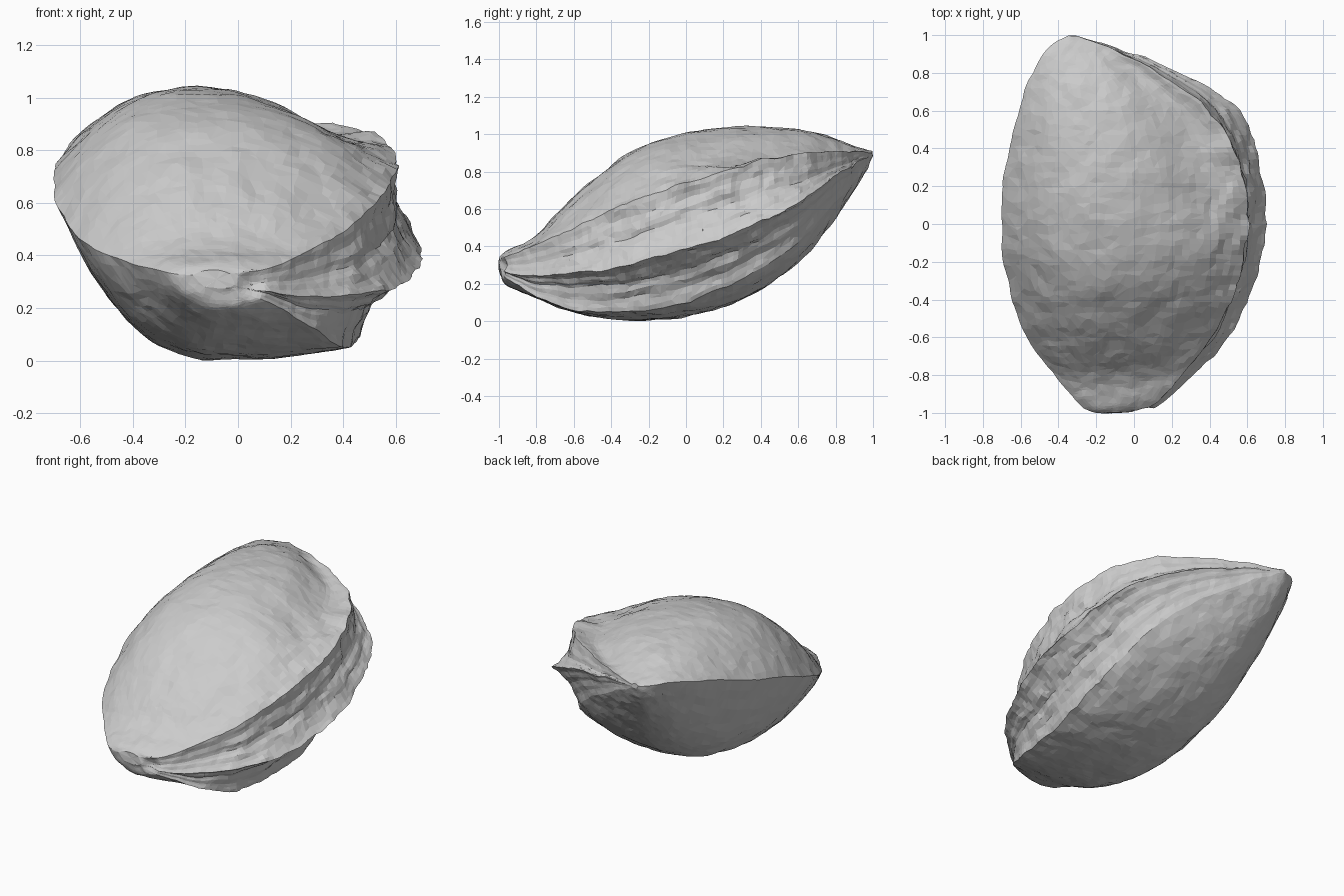
import bpy, bmesh, math
from mathutils import Vector, noise

if "Cube" in bpy.data.objects:
    bpy.data.objects.remove(bpy.data.objects["Cube"])

# Lengthwise rails of the fruit stone, sampled from the front tip to the back tip
RAILS = {
    "y":       [-1, -.96, -.8, -.6, -.3, 0, .3, .6, .8, .93, 1],
    "left_x":  [-.17, -.28, -.42, -.57, -.67, -.70, -.68, -.61, -.54, -.45, -.35],
    "left_z":  [.32, .33, .37, .43, .55, .67, .76, .85, .90, .91, .89],
    "crown_z": [.34, .37, .455, .66, .895, 1.0, 1.035, 1.02, .97, .92, .90],
    "upper_x": [-.03, .10, .25, .41, .56, .60, .57, .40, .13, -.12, -.3],
    "upper_z": [.32, .34, .40, .49, .63, .73, .83, .89, .90, .90, .89],
    "keel_x":  [-.02, .13, .31, .50, .64, .70, .67, .56, .25, -.09, -.3],
    "keel_z":  [.28, .25, .24, .25, .29, .38, .48, .63, .77, .85, .88],
    "lower_x": [-.04, .1, .27, .38, .43, .46, .45, .36, .12, -.13, -.31],
    "lower_z": [.27, .22, .13, .055, .045, .10, .22, .42, .63, .78, .87],
    "belly_z": [.27, .19, .12, .04, 0, .02, .11, .31, .55, .74, .87],
}
STEPS = 11


def rail(name, s):
    """Smooth value of a rail at position s (0..10)."""
    p = RAILS[name]
    i = min(int(s), len(p) - 2)
    t = s - i
    b, c = p[i], p[i + 1]
    m0 = (c - p[i - 1]) / 2 if i > 0 else c - b
    m1 = (p[i + 2] - b) / 2 if i + 2 < len(p) else c - b
    return (b + m0 * t + (3 * (c - b) - 2 * m0 - m1) * t * t
            + (m0 + m1 - 2 * (c - b)) * t ** 3)


def arch(peak, edge, n, power, hollow=0.0):
    """Curve from peak to edge; hollow turns the rim into a flared lip."""
    out = []
    for k in range(n):
        u = k / n
        lip = math.sin(u * math.pi / 2) ** 2 + .3 * math.sin(math.pi * u * u) ** 2
        f = (1 - hollow) * u ** power + hollow * lip
        out.append((peak[0] + (edge[0] - peak[0]) * u,
                    peak[1] + (edge[1] - peak[1]) * f))
    return out


def groove(a, b, n, depth):
    """Hollow with faint striations between two ridges."""
    dx, dz = b[0] - a[0], b[1] - a[1]
    length = math.hypot(dx, dz) or 1
    nx, nz = dz / length, -dx / length
    out = []
    for k in range(n):
        t = k / n
        d = depth * math.sin(math.pi * t) * (1 - .15 * math.cos(6 * math.pi * t))
        out.append((a[0] + dx * t + nx * d, a[1] + dz * t + nz * d))
    return out


def section(s):
    r = {k: rail(k, s) for k in RAILS}
    left = (r["left_x"], r["left_z"])
    upper = (r["upper_x"], r["upper_z"])
    keel = (r["keel_x"], r["keel_z"])
    lower = (r["lower_x"], r["lower_z"])
    crown = (left[0] + .42 * (upper[0] - left[0]), r["crown_z"])
    belly = (left[0] + .57 * (lower[0] - left[0]), r["belly_z"])
    width = math.sin(math.pi * s / 10)
    hollow = max(0, min(1, (s - 4.7) / 2.2, (9.8 - s) / 1.5))
    pts = arch(crown, upper, 20, 2.05, hollow)
    pts += groove(upper, keel, 14, .045 * width)
    pts += groove(keel, lower, 14, .05 * width)
    # belly to lower ridge, walked backwards
    pts += (arch(belly, lower, 14, 2.3) + [lower])[:0:-1]
    pts += arch(belly, left, 20, 2.6)
    pts += (arch(crown, left, 20, 2.3) + [left])[:0:-1]
    return [Vector((x, r["y"], z)) for x, z in pts]


def weather(p):
    """Fine surface roughness, rougher along the ridged right side."""
    rough = .009 + .010 * max(0, min(1, (p.x - .3) / .25))
    q = Vector((p.x * 8, p.y * 7, p.z * 8))
    v = p + noise.noise_vector(q) * rough + noise.noise_vector(q * 2.7) * rough * .5
    # stem scar at the front tip
    d = math.hypot(p.x - .05, p.z - .28)
    if p.y < -.85 and d < .06:
        v.y += .03 * (1 - d / .06)
    return v


# Stone shell: loft the sections and cap both tips
bm = bmesh.new()
rings = [[bm.verts.new(weather(p)) for p in section(k / STEPS)]
         for k in range(10 * STEPS + 1)]
for a, b in zip(rings, rings[1:]):
    n = len(a)
    for i in range(n):
        j = (i + 1) % n
        bm.faces.new((a[i], a[j], b[j], b[i]))
for ring in (rings[0], rings[-1]):
    mid = sum((v.co for v in ring), Vector()) / len(ring)
    hub = bm.verts.new(mid)
    for i in range(len(ring)):
        bm.faces.new((ring[i], ring[(i + 1) % len(ring)], hub))
bmesh.ops.remove_doubles(bm, verts=bm.verts, dist=.002)
bmesh.ops.recalc_face_normals(bm, faces=bm.faces)

# Rest the stone on the ground
low = min(v.co.z for v in bm.verts)
bmesh.ops.translate(bm, verts=bm.verts, vec=(0, 0, -low))
mesh = bpy.data.meshes.new("fruit_stone")
bm.to_mesh(mesh)
bm.free()
stone = bpy.data.objects.new("fruit_stone", mesh)
bpy.context.collection.objects.link(stone)

# Irregular facets
facets = stone.modifiers.new("facets", 'DECIMATE')
facets.ratio = .45
